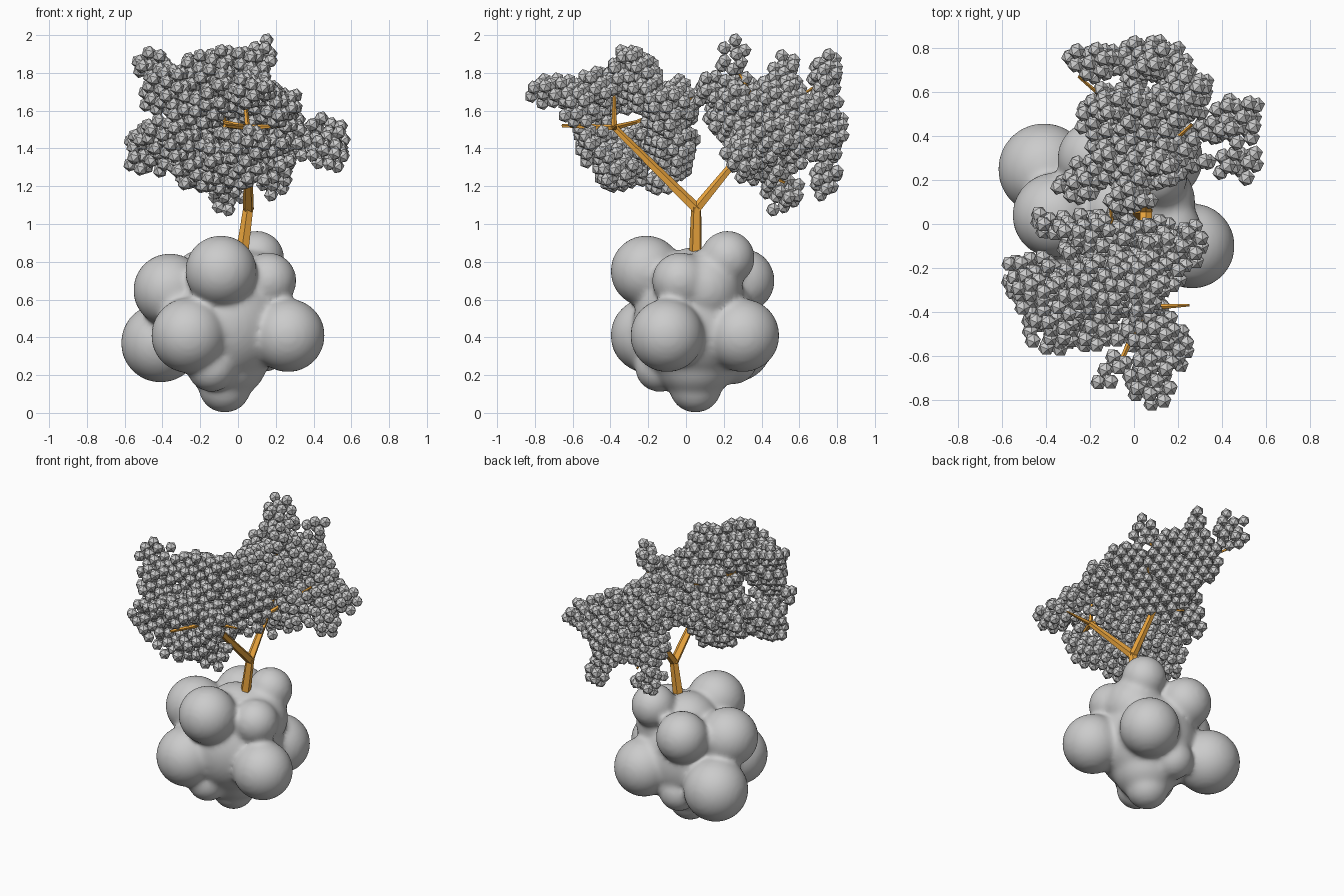
import bpy, bmesh, math, random
from mathutils import Vector, Matrix, Euler
random.seed(4)


def make_object(name, bm, mat=None):
    me = bpy.data.meshes.new(name)
    bm.to_mesh(me)
    bm.free()
    ob = bpy.data.objects.new(name, me)
    bpy.context.collection.objects.link(ob)
    if mat:
        me.materials.append(mat)
    return ob


# Boulder: overlapping balls fused by a remesh and softened at the seams
balls = [
    (-0.07, 0.05, 0.47, 0.33), (-0.05, 0.05, 0.67, 0.21),
    (0.08, 0.10, 0.66, 0.20), (-0.06, 0.05, 0.29, 0.22),
    (0.265, -0.10, 0.41, 0.195), (-0.26, -0.20, 0.41, 0.20),
    (-0.41, 0.25, 0.37, 0.21), (0.12, 0.30, 0.41, 0.195),
    (-0.09, -0.21, 0.75, 0.19), (0.10, 0.22, 0.82, 0.145),
    (0.16, -0.03, 0.70, 0.15), (-0.36, 0.04, 0.65, 0.195),
    (-0.18, 0.30, 0.70, 0.17), (-0.07, 0.05, 0.14, 0.14),
    (-0.14, -0.14, 0.24, 0.13), (-0.12, 0.25, 0.28, 0.13),
]
bm = bmesh.new()
for x, y, z, r in balls:
    bmesh.ops.create_icosphere(bm, subdivisions=4, radius=r,
                               matrix=Matrix.Translation((x, y, z)))
rock = make_object("boulder", bm)
remesh = rock.modifiers.new("fuse", 'REMESH')
remesh.mode = 'VOXEL'
remesh.voxel_size = 0.016
remesh.use_smooth_shade = True
soft = rock.modifiers.new("soften", 'SMOOTH')
soft.factor = 0.5
soft.iterations = 14

# Trunk and branches: tapered five-sided limbs
wood = bpy.data.materials.new("wood")
wood.diffuse_color = (0.88, 0.40, 0.05, 1)
fork = (0.055, 0.055, 1.08)
front = (0.05, -0.38, 1.51)
back = (0.05, 0.26, 1.33)
upper = (0.04, 0.42, 1.55)
inner = (-0.07, -0.26, 1.54)
limbs = [
    ((0.02, 0.05, 0.82), fork, 0.036, 0.028),
    (fork, front, 0.030, 0.018), (fork, back, 0.028, 0.020),
    (back, upper, 0.020, 0.015),
    (front, (-0.07, -0.65, 1.52), 0.017, 0.010),
    (front, (0.25, -0.37, 1.52), 0.017, 0.006),
    (front, (0.03, -0.38, 1.72), 0.016, 0.006),
    (front, inner, 0.016, 0.010),
    (inner, (-0.11, 0.10, 1.69), 0.011, 0.007),
    (upper, (-0.25, 0.67, 1.72), 0.014, 0.007),
    (upper, (0.10, 0.28, 1.80), 0.014, 0.007),
    (back, (0.26, 0.45, 1.50), 0.014, 0.008),
    (back, (0.02, 0.52, 1.22), 0.014, 0.007),
]
bm = bmesh.new()
for a, b, r1, r2 in limbs:
    a, b = Vector(a), Vector(b)
    d = b - a
    mat = Matrix.Translation((a + b) / 2) @ d.to_track_quat('Z', 'Y').to_matrix().to_4x4()
    bmesh.ops.create_cone(bm, cap_ends=True, segments=5, radius1=r1, radius2=r2,
                          depth=d.length + r2, matrix=mat)
make_object("trunk_and_branches", bm, wood)


# Foliage: clumps of faceted balls packed on a tilted, staggered lattice
def foliage(name, clumps, tilt, step=0.049, radius=0.039, grow=0.015):
    rot = Euler(tilt).to_matrix()
    bm = bmesh.new()
    n = 26
    mid = Vector((0, 0, 1.5))
    for i in range(-n, n):
        for j in range(-n, n):
            for k in range(-n, n):
                if (i + j + k) % 2:
                    continue
                p = mid + rot @ (Vector((i, j, k)) * step)
                inside = any(((p.x - c[0]) / (c[3] + grow)) ** 2
                             + ((p.y - c[1]) / (c[4] + grow)) ** 2
                             + ((p.z - c[2]) / (c[5] + grow)) ** 2 < 1 for c in clumps)
                if not inside or random.random() < 0.10:
                    continue
                p += Vector([random.uniform(-0.008, 0.008) for _ in range(3)])
                bmesh.ops.create_icosphere(bm, subdivisions=1, radius=radius,
                                           matrix=Matrix.Translation(p) @ rot.to_4x4())
    return make_object(name, bm)


foliage("front_foliage", [
    (0.07, -0.71, 1.70, .09, .13, .07), (0.18, -0.57, 1.62, .09, .08, .10),
    (-0.10, -0.67, 1.70, .07, .06, .05), (0.08, -0.49, 1.72, .11, .09, .10),
    (-0.08, -0.28, 1.79, .22, .12, .13), (-0.46, -0.28, 1.84, .08, .10, .06),
    (-0.36, -0.38, 1.70, .13, .13, .12), (-0.45, -0.25, 1.40, .15, .10, .11),
    (-0.36, -0.47, 1.47, .12, .10, .11), (-0.20, -0.35, 1.31, .17, .13, .11),
    (0.05, -0.37, 1.28, .11, .11, .08), (0.10, -0.20, 1.68, .14, .11, .09),
    (0.12, -0.10, 1.54, .17, .10, .18), (-0.14, -0.08, 1.40, .20, .11, .15),
    (-0.18, -0.05, 1.63, .18, .10, .13), (-0.15, -0.12, 1.25, .11, .08, .07),
    (-0.39, 0.01, 1.44, .07, .05, .06), (0.24, -0.10, 1.62, .08, .10, .10),
    (-0.18, -0.48, 1.60, .12, .08, .08), (0.04, -0.49, 1.42, .11, .07, .08),
], (0.25, 0.15, 0.3))

foliage("back_foliage", [
    (0.02, 0.29, 1.60, .17, .14, .18), (0.13, 0.26, 1.87, .06, .07, .09),
    (0.00, 0.50, 1.65, .25, .13, .13), (-0.19, 0.75, 1.78, .11, .06, .14),
    (0.05, 0.74, 1.52, .14, .08, .20), (0.02, 0.44, 1.36, .16, .14, .13),
    (-0.05, 0.50, 1.17, .08, .10, .09), (0.18, 0.73, 1.24, .07, .07, .11),
    (0.47, 0.28, 1.37, .12, .06, .08), (0.46, 0.47, 1.45, .11, .09, .11),
    (0.24, 0.60, 1.50, .10, .11, .17), (0.20, 0.33, 1.38, .12, .10, .12),
    (-0.02, 0.12, 1.71, .09, .05, .08), (-0.05, 0.53, 1.80, .11, .06, .10),
    (-0.24, 0.20, 1.58, .10, .07, .11), (0.09, 0.74, 1.76, .07, .06, .08),
    (0.33, 0.42, 1.42, .08, .06, .07), (-0.15, 0.28, 1.62, .10, .08, .10),
], (-0.2, 0.35, 0.1))
